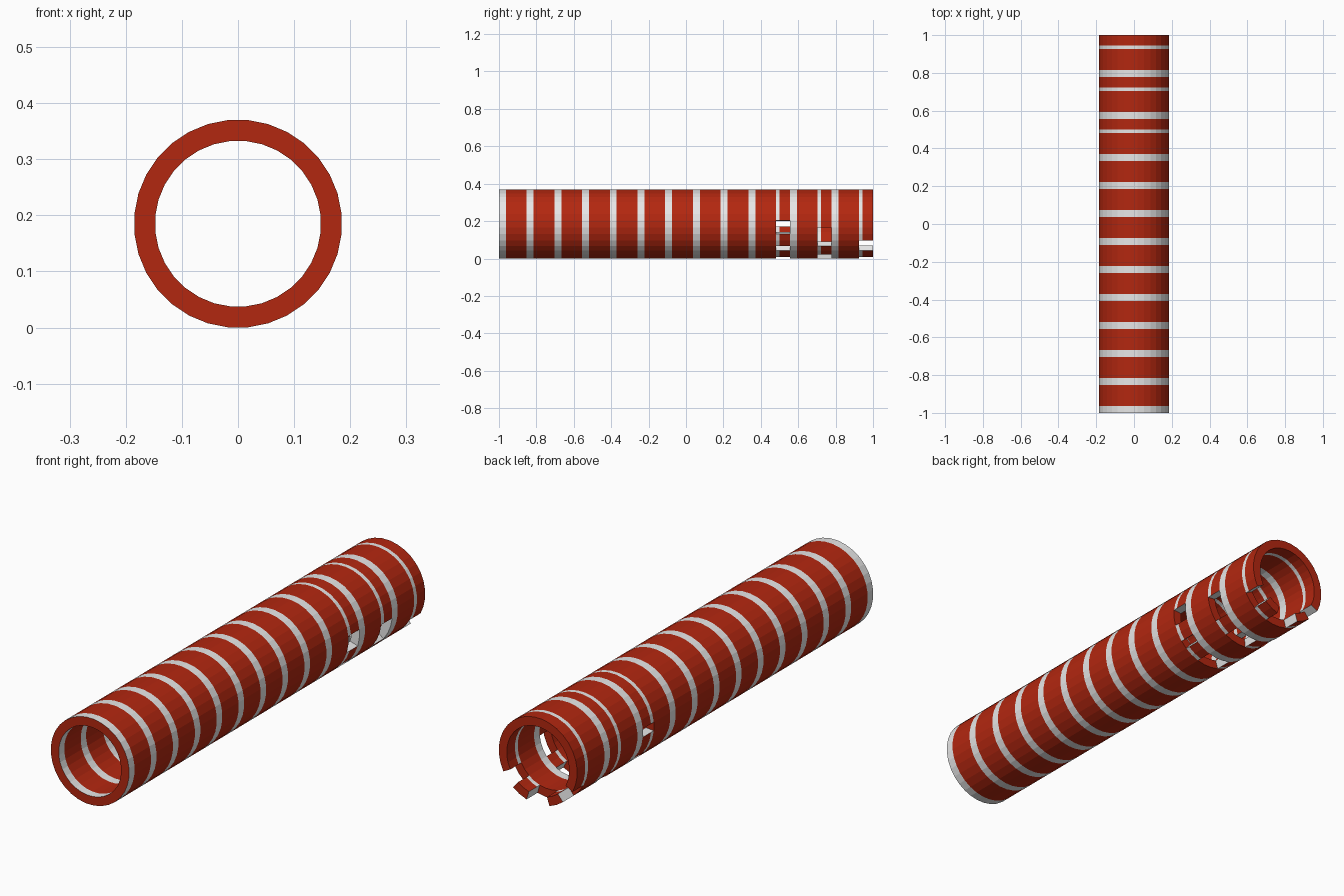
import bpy, bmesh, math

if "Cube" in bpy.data.objects:
    bpy.data.objects.remove(bpy.data.objects["Cube"])

SIDES = 32
R_OUT, R_IN, ZC = 0.1855, 0.148, 0.185
UNIT = 2 / 13.5                      # one white + red band pair


def material(name, rgb):
    m = bpy.data.materials.new(name)
    m.diffuse_color = (*rgb, 1)
    m.use_nodes = True
    m.node_tree.nodes["Principled BSDF"].inputs["Base Color"].default_value = m.diffuse_color
    return m


RED = material("red", (0.45, 0.02, 0.005))
WHITE = material("white", (0.8, 0.8, 0.8))


def corner(r, k, y):
    # sector k is centred k steps below the right-hand side
    a = -(k - 0.5) * 2 * math.pi / SIDES
    return (r * math.cos(a), y, ZC + r * math.sin(a))


def band_pair(name, y0, length, gaps, first, last, before, after):
    """Tube section: white quarter, red rest, with missing sectors in gaps."""
    bm = bmesh.new()
    ys = [y0, y0 + length / 4, y0 + length]

    def face(pts, mat):
        bm.faces.new([bm.verts.new(p) for p in pts]).material_index = mat

    for k in range(SIDES):
        if k in gaps:
            continue
        # outer and inner walls
        for i, mat in ((0, 1), (1, 0)):
            a, b = ys[i], ys[i + 1]
            face([corner(R_OUT, k, a), corner(R_OUT, k, b),
                  corner(R_OUT, k + 1, b), corner(R_OUT, k + 1, a)], mat)
            face([corner(R_IN, k, a), corner(R_IN, k + 1, a),
                  corner(R_IN, k + 1, b), corner(R_IN, k, b)], mat)
            # radial sides next to a gap
            for n, e in ((k - 1, k), (k + 1, k + 1)):
                if n % SIDES in gaps:
                    face([corner(R_OUT, e, a), corner(R_OUT, e, b),
                          corner(R_IN, e, b), corner(R_IN, e, a)], 1)
        # end rings, only where they are exposed
        for y, show, mat in ((ys[0], first or k in before, 0 if first else 1),
                             (ys[2], last or k in after, 0)):
            if show:
                face([corner(R_OUT, k, y), corner(R_OUT, k + 1, y),
                      corner(R_IN, k + 1, y), corner(R_IN, k, y)], mat)
    bmesh.ops.remove_doubles(bm, verts=bm.verts, dist=1e-5)
    bmesh.ops.recalc_face_normals(bm, faces=bm.faces)
    # open tubes: make sure outer walls face outwards
    for f in bm.faces:
        c = f.calc_center_median()
        d = f.normal.x * c.x + f.normal.z * (c.z - ZC)
        rad = math.hypot(c.x, c.z - ZC)
        if abs(d) > 0.5 * rad and (d > 0) != (rad > (R_OUT + R_IN) / 2):
            f.normal_flip()
        elif abs(f.normal.y) > 0.9 and (f.normal.y > 0) != (c.y > y0 + length / 2):
            f.normal_flip()
    me = bpy.data.meshes.new(name)
    bm.to_mesh(me)
    bm.free()
    me.materials.append(RED)
    me.materials.append(WHITE)
    bpy.context.collection.objects.link(bpy.data.objects.new(name, me))


# ten full sections, then notched half sections alternating with full ones
layout = [(1, set())] * 10 + [
    (0.5, {0, 1, 4, 7, 8, 9, 12, 16}), (1, set()),
    (0.5, {1, 2, 3, 6, 7, 8, 11, 12}), (1, set()),
    (0.5, {3, 4, 7, 8, 9, 12, 13})]
y = -1.0
for i, (size, gaps) in enumerate(layout):
    end = i == len(layout) - 1
    before = layout[i - 1][1] if i else set()
    after = set() if end else layout[i + 1][1]
    kind = "notched_ring" if gaps else "tube_ring"
    band_pair(f"{kind}_{i + 1}", y, size * UNIT, gaps, i == 0, end, before, after)
    y += size * UNIT
